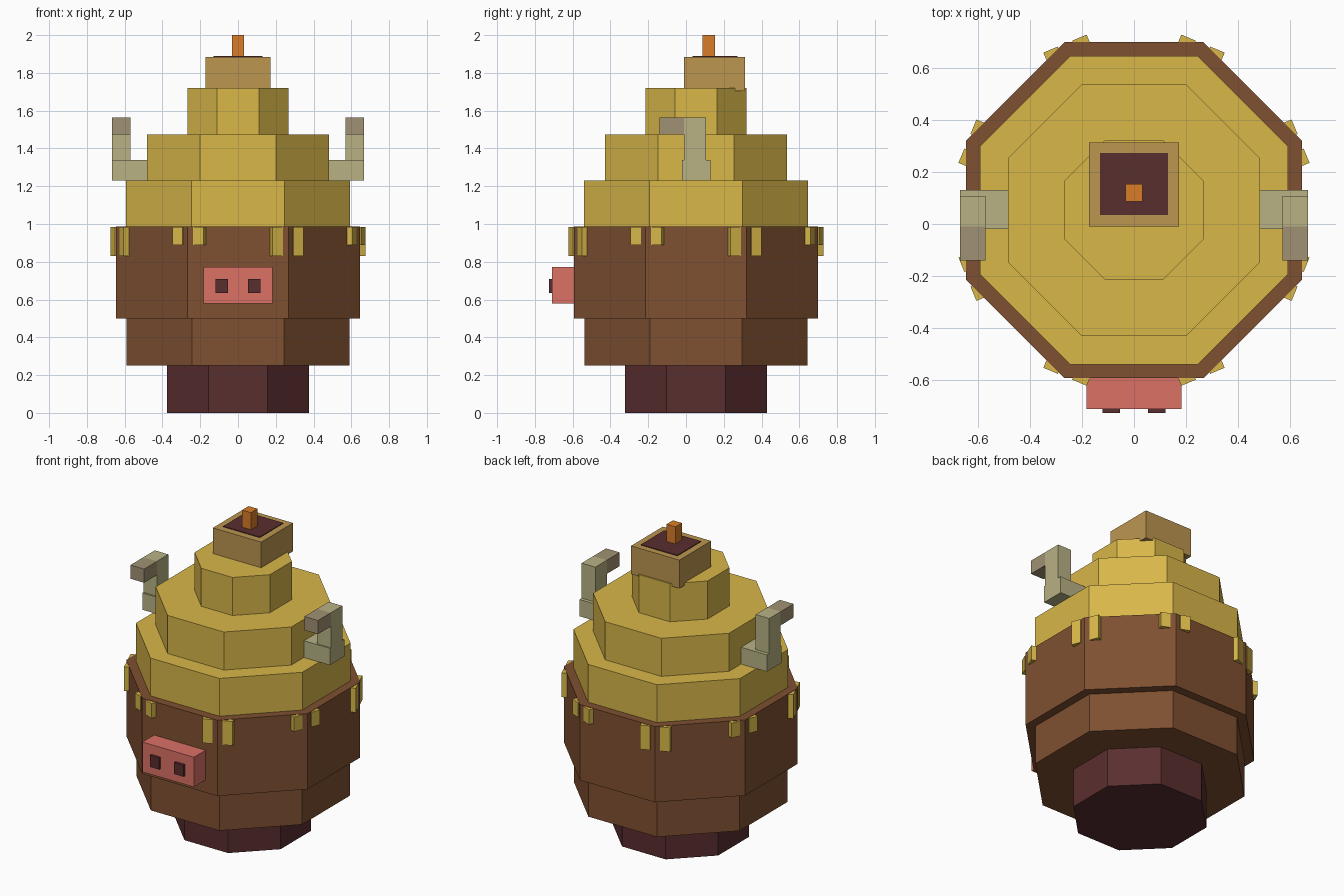
import bpy, math

if "Cube" in bpy.data.objects:
    bpy.data.objects.remove(bpy.data.objects["Cube"])

CY = 0.053  # y of the body axis


def mat(name, r, g, b):
    m = bpy.data.materials.new(name)
    lin = [c / 12.92 if c <= 0.04045 else ((c + 0.055) / 1.055) ** 2.4
           for c in (r / 255, g / 255, b / 255)]
    m.diffuse_color = (*lin, 1)
    m.use_nodes = True
    m.node_tree.nodes["Principled BSDF"].inputs["Base Color"].default_value = m.diffuse_color
    return m


yellow = mat("frosting yellow", 216, 183, 73)
brown = mat("body brown", 127, 80, 49)
dark = mat("dark maroon", 90, 46, 47)
pink = mat("snout pink", 219, 113, 101)
orange = mat("flame orange", 216, 125, 40)
tan = mat("tan", 188, 150, 80)
bone = mat("horn", 184, 178, 132)
bone_dark = mat("horn tip", 160, 145, 115)


def add_mesh(name, verts, faces, material):
    me = bpy.data.meshes.new(name)
    me.from_pydata(verts, [], faces)
    me.materials.append(material)
    ob = bpy.data.objects.new(name, me)
    bpy.context.collection.objects.link(ob)
    return ob


def prism(name, outline, z0, z1, material):
    """Extrude a counter-clockwise xy outline from z0 to z1."""
    n = len(outline)
    verts = [(x, y, z) for z in (z0, z1) for x, y in outline]
    faces = [tuple(reversed(range(n))), tuple(range(n, 2 * n))]
    faces += [(i, (i + 1) % n, n + (i + 1) % n, n + i) for i in range(n)]
    return add_mesh(name, verts, faces, material)


def box(name, x0, x1, y0, y1, z0, z1, material):
    return prism(name, [(x0, y0), (x1, y0), (x1, y1), (x0, y1)], z0, z1, material)


def octagon(name, apothem, z0, z1, material):
    r = apothem / math.cos(math.pi / 8)
    angles = [math.radians(22.5 + 45 * i) for i in range(8)]
    outline = [(r * math.cos(a), CY + r * math.sin(a)) for a in angles]
    return prism(name, outline, z0, z1, material)


# Stacked octagonal body
octagon("foot", 0.375, 0, 0.25, dark)
octagon("lower_body", 0.59, 0.25, 0.5, brown)
octagon("upper_body", 0.645, 0.5, 0.987, brown)
octagon("frosting_bottom", 0.592, 0.987, 1.23, yellow)
octagon("frosting_middle", 0.483, 1.23, 1.475, yellow)
octagon("frosting_top", 0.268, 1.475, 1.72, yellow)

# Frosting drips, a pair at every corner, long and short in turn
for i in range(8):
    a = math.radians(22.5 + 45 * i)
    c, s = math.cos(a), math.sin(a)
    bottom = 0.83 if i % 2 == 0 else 0.89
    for t0, t1 in ((-0.09, -0.03), (0.03, 0.09)):
        pts = [(0.64, t0), (0.692, t0), (0.692, t1), (0.64, t1)]
        outline = [(r * c - t * s, CY + r * s + t * c) for r, t in pts]
        prism("drip", outline, bottom, 0.985, yellow)

# Cup on top with dark filling and wick
box("cup", -0.172, 0.172, -0.01, 0.313, 1.72, 1.885, tan)
box("cup_filling", -0.13, 0.13, 0.035, 0.273, 1.884, 1.89, dark)
box("wick", -0.032, 0.032, 0.087, 0.153, 1.885, 2.0, orange)

# Snout
box("snout", -0.183, 0.183, -0.71, -0.58, 0.58, 0.772, pink)

for side in (-1, 1):
    def mbox(name, x0, x1, *rest):
        lo, hi = sorted((x0 * side, x1 * side))
        return box(name, lo, hi, *rest)

    mbox("nostril", 0.053, 0.12, -0.725, -0.705, 0.635, 0.71, dark)
    # Small lobe under the rear cup corners
    mbox("cup_lobe", 0.10, 0.172, 0.235, 0.313, 1.703, 1.722, tan)
    # Horns: root, upright and forward tip
    mbox("horn_root", 0.46, 0.667, -0.02, 0.13, 1.23, 1.338, bone)
    mbox("horn_upright", 0.57, 0.667, -0.01, 0.107, 1.338, 1.563, bone)
    mbox("horn_tip", 0.57, 0.667, -0.14, -0.01, 1.475, 1.563, bone_dark)
